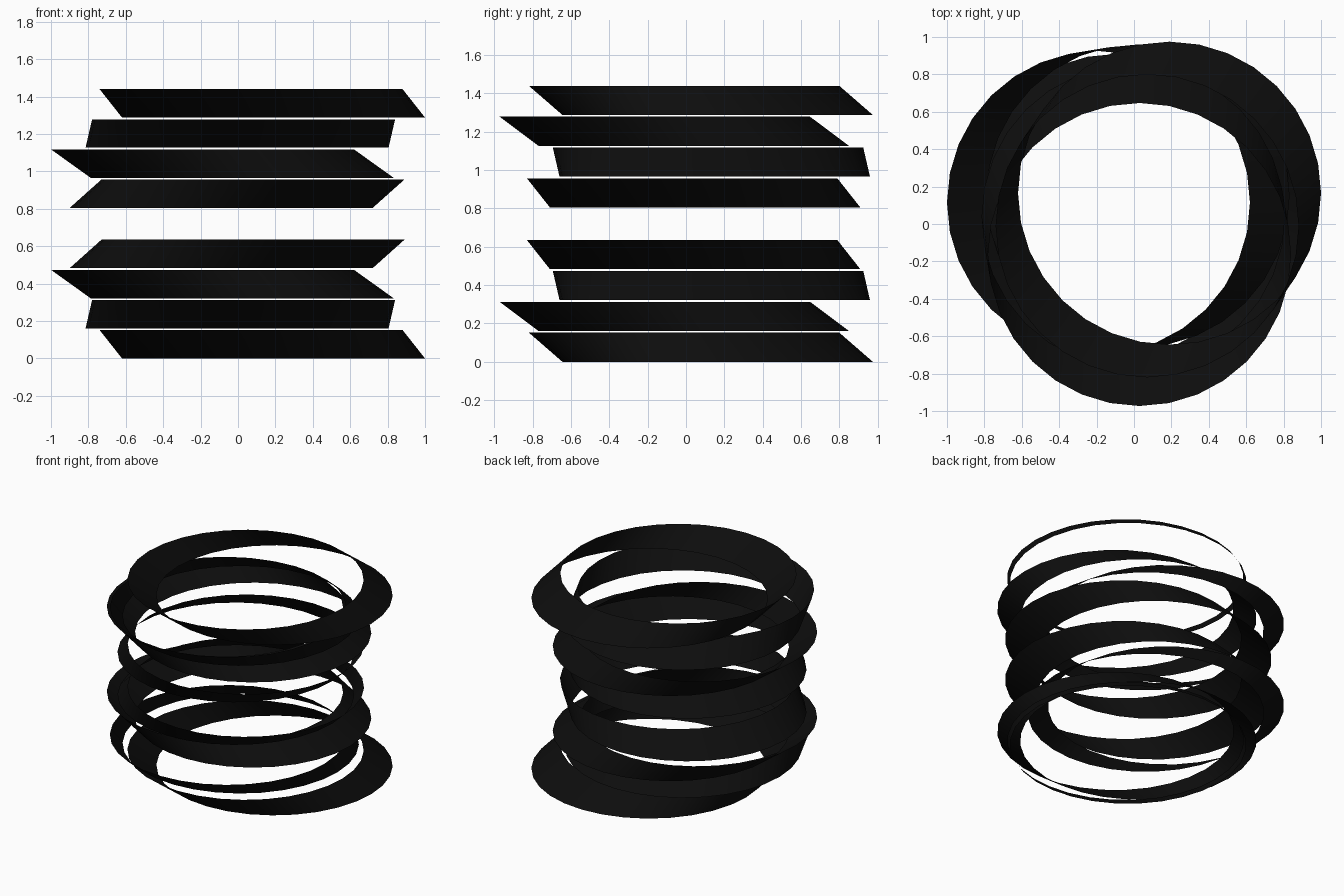
import bpy
import bmesh
import math

if "Cube" in bpy.data.objects:
    bpy.data.objects.remove(bpy.data.objects["Cube"])

RADIUS = 0.81
SIDES = 32
HEIGHT = 0.152    # height of one band
PITCH = 0.161     # distance between band bottoms

black = bpy.data.materials.new("black")
black.diffuse_color = (0.004, 0.004, 0.004, 1)
black.use_nodes = True
black.node_tree.nodes["Principled BSDF"].inputs["Base Color"].default_value = black.diffuse_color


def slanted_band(name, z, bottom, top):
    """Thin open tube whose lower and upper circles have shifted centres."""
    bm = bmesh.new()
    loops = []
    for (cx, cy), h in ((bottom, z), (top, z + HEIGHT)):
        angles = [2 * math.pi * i / SIDES for i in range(SIDES)]
        loops.append([bm.verts.new((cx + RADIUS * math.cos(a),
                                    cy + RADIUS * math.sin(a), h)) for a in angles])
    low, high = loops
    for i in range(SIDES):
        j = (i + 1) % SIDES
        bm.faces.new((low[i], low[j], high[j], high[i])).smooth = True
    mesh = bpy.data.meshes.new(name)
    bm.to_mesh(mesh)
    bm.free()
    mesh.materials.append(black)
    obj = bpy.data.objects.new(name, mesh)
    bpy.context.collection.objects.link(obj)


# Centres of the lower and upper circle for each kind of band
BANDS = [
    ((0.19, 0.165), (0.07, -0.01)),
    ((-0.005, 0.04), (0.03, -0.163)),
    ((0.022, 0.15), (-0.19, 0.115)),
    ((-0.09, 0.10), (0.08, -0.02)),
]

# Lower stack, and upper stack in reversed order with one empty slot between
for i, (bottom, top) in enumerate(BANDS):
    slanted_band(f"lower_band_{i + 1}", i * PITCH, bottom, top)
    slanted_band(f"upper_band_{i + 1}", (8 - i) * PITCH, bottom, top)
